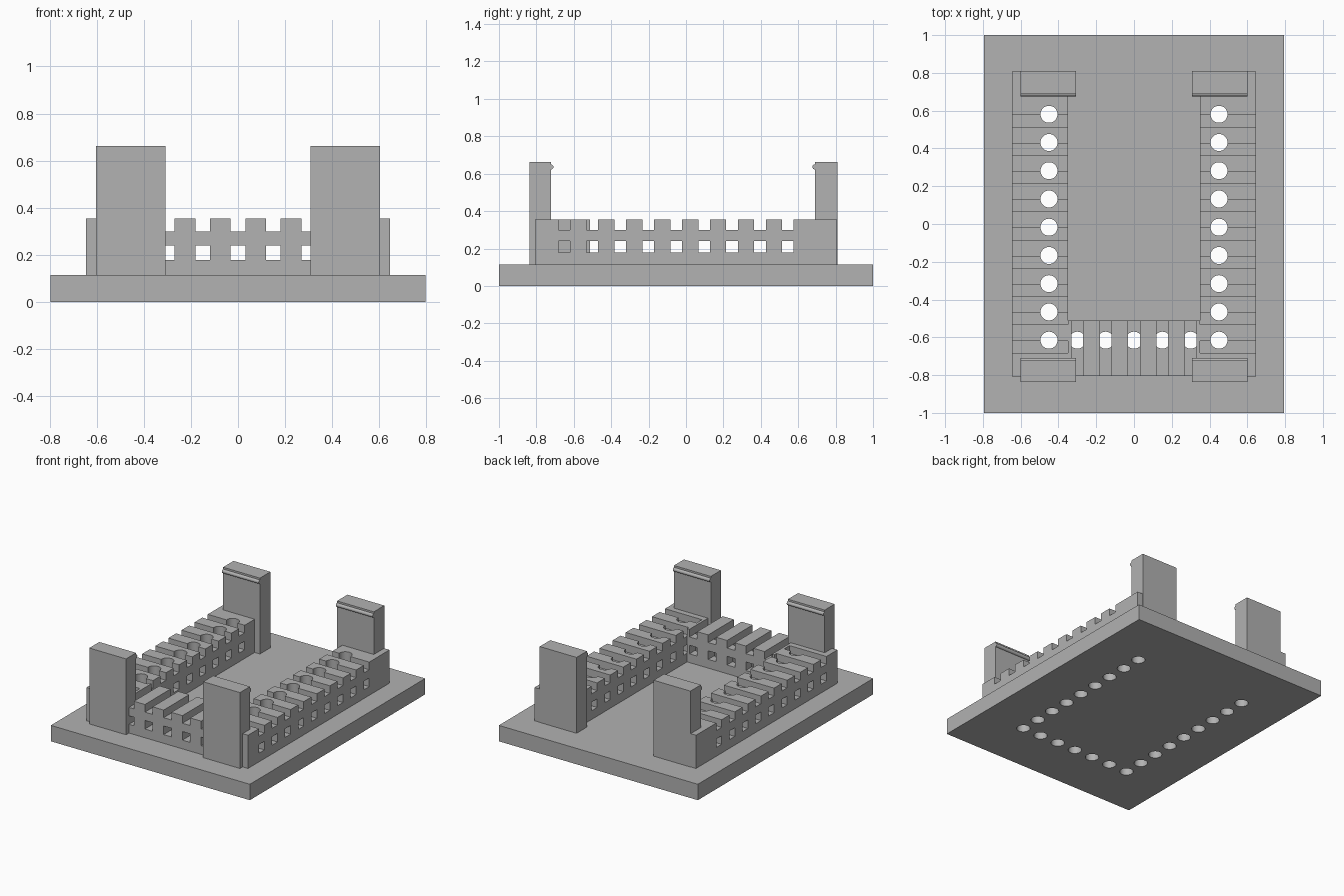
import bpy
import bmesh
import math
from mathutils import Matrix, Vector

cube = bpy.data.objects.get("Cube")
if cube:
    bpy.data.objects.remove(cube, do_unlink=True)

grey = bpy.data.materials.new("plain_grey")
grey.use_nodes = True
colour = (0.445, 0.445, 0.445, 1)
grey.diffuse_color = colour
grey.node_tree.nodes["Principled BSDF"].inputs["Base Color"].default_value = colour

BASE_TOP, WALL_TOP, SLOT_FLOOR = 0.115, 0.355, 0.30
HOLE_R, SLOT_HALF = 0.045, 0.031


def add_box(bm, lo, hi):
    lo, hi = Vector(lo), Vector(hi)
    m = Matrix.Translation((lo + hi) / 2) @ Matrix.Diagonal((*(hi - lo), 1))
    bmesh.ops.create_cube(bm, size=1, matrix=m)


def add_rod(bm, centre, radius, length, along_x=False):
    m = Matrix.Translation(centre)
    if along_x:
        m = m @ Matrix.Rotation(math.pi / 2, 4, 'Y')
    bmesh.ops.create_cone(bm, cap_ends=True, segments=32, radius1=radius,
                          radius2=radius, depth=length, matrix=m)


def make(name, bm):
    mesh = bpy.data.meshes.new(name)
    bm.to_mesh(mesh)
    bm.free()
    mesh.materials.append(grey)
    ob = bpy.data.objects.new(name, mesh)
    bpy.context.collection.objects.link(ob)
    return ob


def box(name, lo, hi):
    bm = bmesh.new()
    add_box(bm, lo, hi)
    return make(name, bm)


def cut(ob, bm):
    cutter = make("cutter", bm)
    cutter.hide_render = True
    mod = ob.modifiers.new("cut", 'BOOLEAN')
    mod.operation, mod.solver, mod.object = 'DIFFERENCE', 'EXACT', cutter
    activate(ob)
    bpy.ops.object.modifier_apply(modifier=mod.name)
    bpy.data.objects.remove(cutter, do_unlink=True)


def activate(ob):
    bpy.ops.object.select_all(action='DESELECT')
    ob.select_set(True)
    bpy.context.view_layer.objects.active = ob


def cut_boxes(ob, spans):
    bm = bmesh.new()
    for lo, hi in spans:
        add_box(bm, lo, hi)
    cut(ob, bm)


def cut_holes(ob, points, top):
    bm = bmesh.new()
    for x, y in points:
        add_rod(bm, (x, y, (top - 0.1) / 2), HOLE_R, top + 0.1)
    cut(ob, bm)
    activate(ob)
    bpy.ops.object.shade_smooth_by_angle(angle=math.radians(30))


# Heights of the open top slots and of the square windows below them
levels = [(SLOT_FLOOR, 0.5), (0.178, 0.24)]
side_holes = [0.581 - 0.1495 * i for i in range(9)]
side_slots = [0.545 - 0.1495 * i for i in range(9)]
front_x = [0.15 * i for i in range(-2, 3)]
front_holes = [(x, -0.615) for x in front_x]

# Base plate with the round holes
base = box("base_plate", (-0.795, -1, 0), (0.795, 1, BASE_TOP))
cut_holes(base, front_holes + [(s * 0.45, y) for s in (-1, 1) for y in side_holes], 0.4)

# Side walls
for side, s in (("left", 1), ("right", -1)):
    a, b = sorted((s * 0.35, s * 0.645))
    wall = box(side + "_wall", (a, -0.807, BASE_TOP), (b, 0.807, WALL_TOP))
    for z0, z1 in levels:
        cut_boxes(wall, [((a - 0.1, y - SLOT_HALF, z0), (b + 0.1, y + SLOT_HALF, z1))
                         for y in side_slots])
    cut_holes(wall, [(s * 0.45, y) for y in side_holes], 0.5)

# Front wall, whose holes stop at the slot floor
wall = box("front_wall", (-0.35, -0.804, BASE_TOP), (0.35, -0.512, WALL_TOP))
cut_holes(wall, front_holes, SLOT_FLOOR)
for z0, z1 in levels:
    cut_boxes(wall, [((x - SLOT_HALF, -0.9, z0), (x + SLOT_HALF, -0.4, z1))
                     for x in front_x])

# Corner clips with a rounded catch on the inner face
for side, s in (("left", 1), ("right", -1)):
    a, b = sorted((s * 0.308, s * 0.602))
    for end, y0, y1, catch_y in (("front", -0.837, -0.723, -0.723),
                                 ("back", 0.69, 0.809, 0.69)):
        box(f"{end}_{side}_clip", (a, y0, BASE_TOP), (b, y1, 0.663))
        bm = bmesh.new()
        add_rod(bm, ((a + b) / 2, catch_y, 0.636), 0.014, b - a, along_x=True)
        catch = make(f"{end}_{side}_catch", bm)
        activate(catch)
        bpy.ops.object.shade_smooth_by_angle(angle=math.radians(30))
